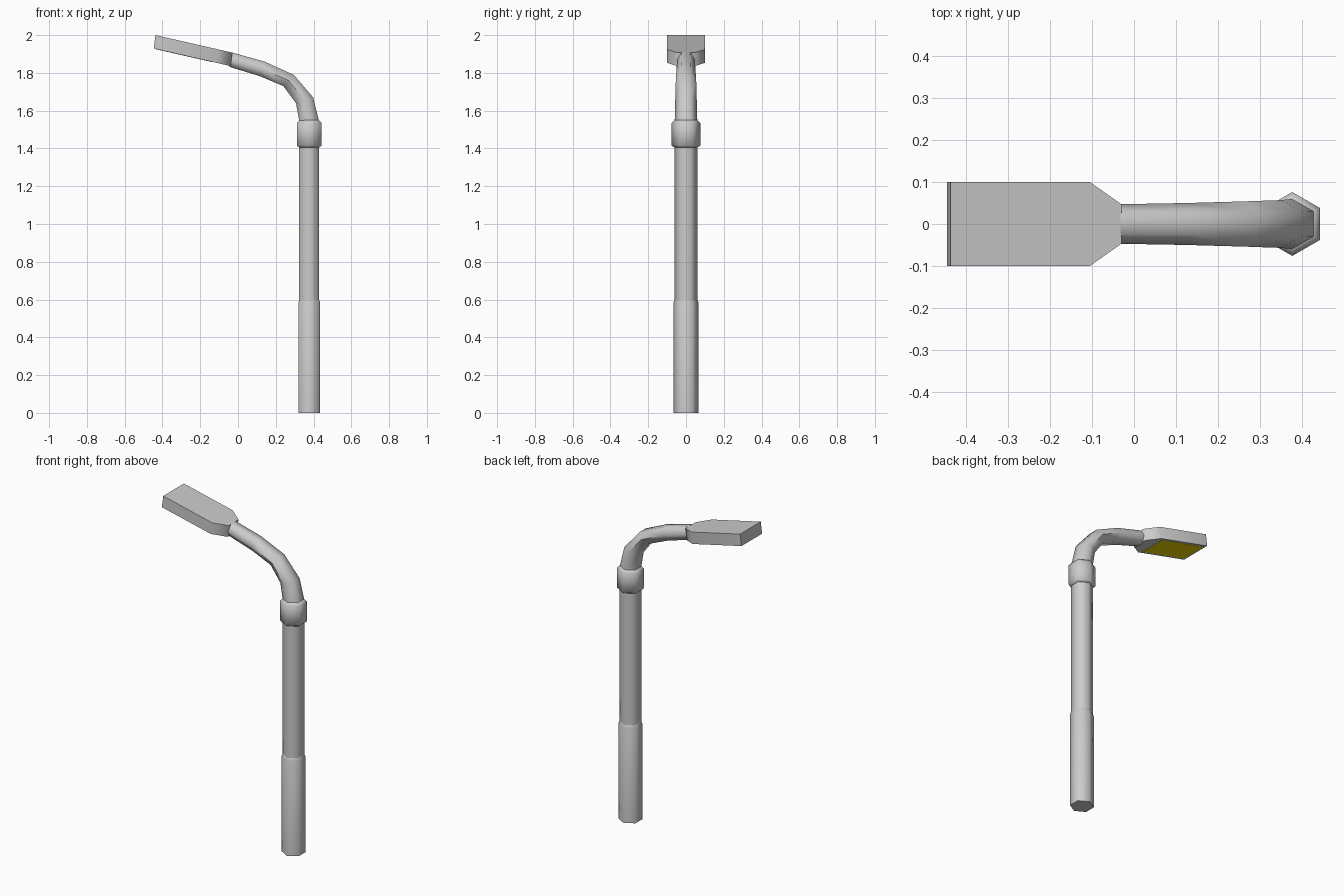
import bpy, math
from mathutils import Vector

if "Cube" in bpy.data.objects:
    bpy.data.objects.remove(bpy.data.objects["Cube"])

PX = 0.377  # pole axis


def finish(name, verts, faces, angle):
    me = bpy.data.meshes.new(name)
    me.from_pydata([tuple(v) for v in verts], [], faces)
    ob = bpy.data.objects.new(name, me)
    bpy.context.collection.objects.link(ob)
    bpy.ops.object.select_all(action='DESELECT')
    ob.select_set(True)
    bpy.context.view_layer.objects.active = ob
    bpy.ops.object.mode_set(mode='EDIT')
    bpy.ops.mesh.select_all(action='SELECT')
    bpy.ops.mesh.normals_make_consistent(inside=False)
    bpy.ops.object.mode_set(mode='OBJECT')
    bpy.ops.object.shade_smooth_by_angle(angle=math.radians(angle))
    return ob


def loft(name, rings, angle=65):
    n = len(rings[0])
    verts = [v for r in rings for v in r]
    faces = [(k * n + i, k * n + (i + 1) % n, (k + 1) * n + (i + 1) % n, (k + 1) * n + i)
             for k in range(len(rings) - 1) for i in range(n)]
    faces += [tuple(range(n)), tuple(range(len(verts) - n, len(verts)))]
    return finish(name, verts, faces, angle)


def hex_ring(c, side, half, r_y):
    # six-sided ring with points at +-y and flats of half-width "half" along "side"
    pts = []
    for i in range(6):
        a = math.radians(90 + 60 * i)
        pts.append(c + side * (math.cos(a) * half / math.cos(math.radians(30)))
                   + Vector((0, math.sin(a) * r_y, 0)))
    return pts


def hex_lathe(name, profile):
    return loft(name, [hex_ring(Vector((PX, 0, z)), Vector((1, 0, 0)), r * math.cos(math.pi / 6), r)
                       for r, z in profile])


# Pole with thicker base section, and collar
hex_lathe("pole_base", [(0.067, 0), (0.067, 0.583), (0.061, 0.598)])
hex_lathe("pole_shaft", [(0.061, 0.58), (0.061, 1.42)])
hex_lathe("pole_collar", [(0.06, 1.405), (0.076, 1.415), (0.076, 1.535), (0.06, 1.55)])

# Curved arm: outer and inner edge of the bend in x, z, and half-width in y
bend = [((0.430, 1.54), (0.325, 1.54), 0.060),
        ((0.398, 1.67), (0.307, 1.64), 0.057),
        ((0.295, 1.79), (0.240, 1.73), 0.054),
        ((0.140, 1.86), (0.115, 1.783), 0.050),
        ((-0.032, 1.908), (-0.045, 1.832), 0.047)]
rings = []
for o, i, w in bend:
    o, i = Vector((o[0], 0, o[1])), Vector((i[0], 0, i[1]))
    rings.append(hex_ring((o + i) / 2, (o - i).normalized(), (o - i).length / 2, w))
loft("arm", rings)

# Lamp head: tilted slab tapering to the arm
SLOPE, DX = 0.228, -0.009


def top_z(x):
    return 2.0 - (x + 0.437) * SLOPE


half = [(-0.030, 0.047), (-0.105, 0.10), (-0.437, 0.10)]
outline = half + [(x, -y) for x, y in reversed(half)]
loft("lamp_head", [[Vector((x, y, top_z(x))) for x, y in outline],
                   [Vector((x + DX, y, top_z(x) - 0.071)) for x, y in outline]], 65)

# Light panel under the head
corners = [(-0.425, -0.085), (-0.125, -0.085), (-0.125, 0.085), (-0.425, 0.085)]
panel = loft("light_panel", [[Vector((x + DX, y, top_z(x) - d)) for x, y in corners]
                             for d in (0.068, 0.0725)], 30)
mat = bpy.data.materials.new("lamp_yellow")
mat.diffuse_color = (0.8, 0.65, 0.0, 1)
mat.use_nodes = True
mat.node_tree.nodes["Principled BSDF"].inputs["Base Color"].default_value = mat.diffuse_color
panel.data.materials.append(mat)
